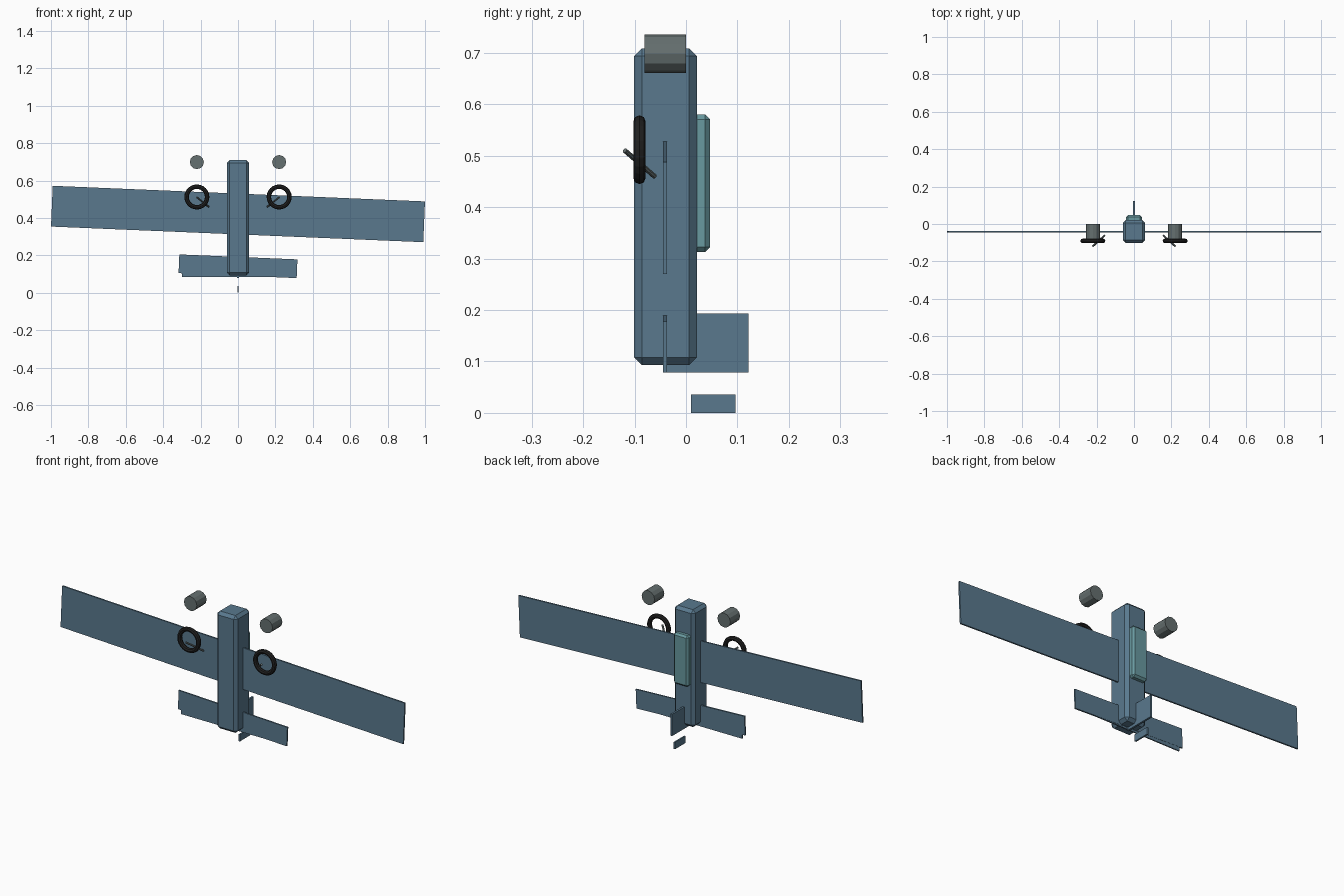
import bpy
from math import radians, pi
from mathutils import Vector

if "Cube" in bpy.data.objects:
    bpy.data.objects.remove(bpy.data.objects["Cube"])


def material(name, rgb):
    m = bpy.data.materials.new(name)
    m.diffuse_color = (*rgb, 1)
    m.use_nodes = True
    m.node_tree.nodes["Principled BSDF"].inputs["Base Color"].default_value = m.diffuse_color
    return m


BLUE = material("blue_paint", (0.10, 0.19, 0.27))
TEAL = material("canopy_glass", (0.14, 0.32, 0.35))
GREY = material("engine_metal", (0.13, 0.16, 0.16))
BLACK = material("rubber", (0.015, 0.015, 0.015))


def finish(name, mat):
    ob = bpy.context.object
    ob.name = name
    ob.data.materials.append(mat)
    return ob


def box(name, lo, hi, mat, bevel=0, tilt=0):
    """Box between two corners, with optional chamfer and roll about y."""
    lo, hi = Vector(lo), Vector(hi)
    bpy.ops.mesh.primitive_cube_add(size=1, location=(lo + hi) / 2)
    ob = finish(name, mat)
    ob.scale = hi - lo
    bpy.ops.object.transform_apply(location=False, rotation=False, scale=True)
    ob.rotation_euler.y = radians(tilt)
    if bevel:
        mod = ob.modifiers.new("chamfer", "BEVEL")
        mod.width = bevel
        mod.segments = 1
    return ob


def rod(name, a, b, radius, sides, mat):
    """Cylinder between two points."""
    a, b = Vector(a), Vector(b)
    bpy.ops.mesh.primitive_cylinder_add(vertices=sides, radius=radius,
                                        depth=(b - a).length, location=(a + b) / 2)
    ob = finish(name, mat)
    ob.rotation_euler = (b - a).to_track_quat("Z", "Y").to_euler()
    return ob


# Body and canopy
box("fuselage", (-0.06, -0.101, 0.093), (0.06, 0.021, 0.709), BLUE, bevel=0.015)
box("canopy", (-0.043, -0.01, 0.313), (0.043, 0.047, 0.581), TEAL, bevel=0.01)

# Slightly rolled wing and stabilizer
box("wing", (-0.996, -0.0445, 0.312), (0.996, -0.0365, 0.530), BLUE, tilt=2.4)
box("stabilizer", (-0.316, -0.0445, 0.0915), (0.316, -0.0365, 0.1915), BLUE, tilt=2.4)
box("elevator", (-0.30, -0.0435, 0.083), (0.30, -0.0375, 0.118), BLUE)

# Fin and separate rudder
box("fin", (-0.005, -0.043, 0.079), (0.005, 0.122, 0.193), BLUE)
box("rudder", (-0.004, 0.010, 0.0), (0.004, 0.096, 0.036), BLUE)

# Engines, wheels and struts on both sides
for side, s in (("left", -1), ("right", 1)):
    rod(f"engine_{side}", (s * 0.22, 0.0, 0.6985), (s * 0.22, -0.081, 0.6985),
        0.0375, 12, GREY)
    bpy.ops.mesh.primitive_torus_add(major_radius=0.055, minor_radius=0.012,
                                     major_segments=24, minor_segments=8,
                                     location=(s * 0.22, -0.0905, 0.512),
                                     rotation=(pi / 2, 0, 0))
    finish(f"wheel_{side}", BLACK)
    rod(f"strut_{side}", (s * 0.22, -0.119, 0.5105), (s * 0.157, -0.061, 0.460),
        0.005, 8, GREY)
